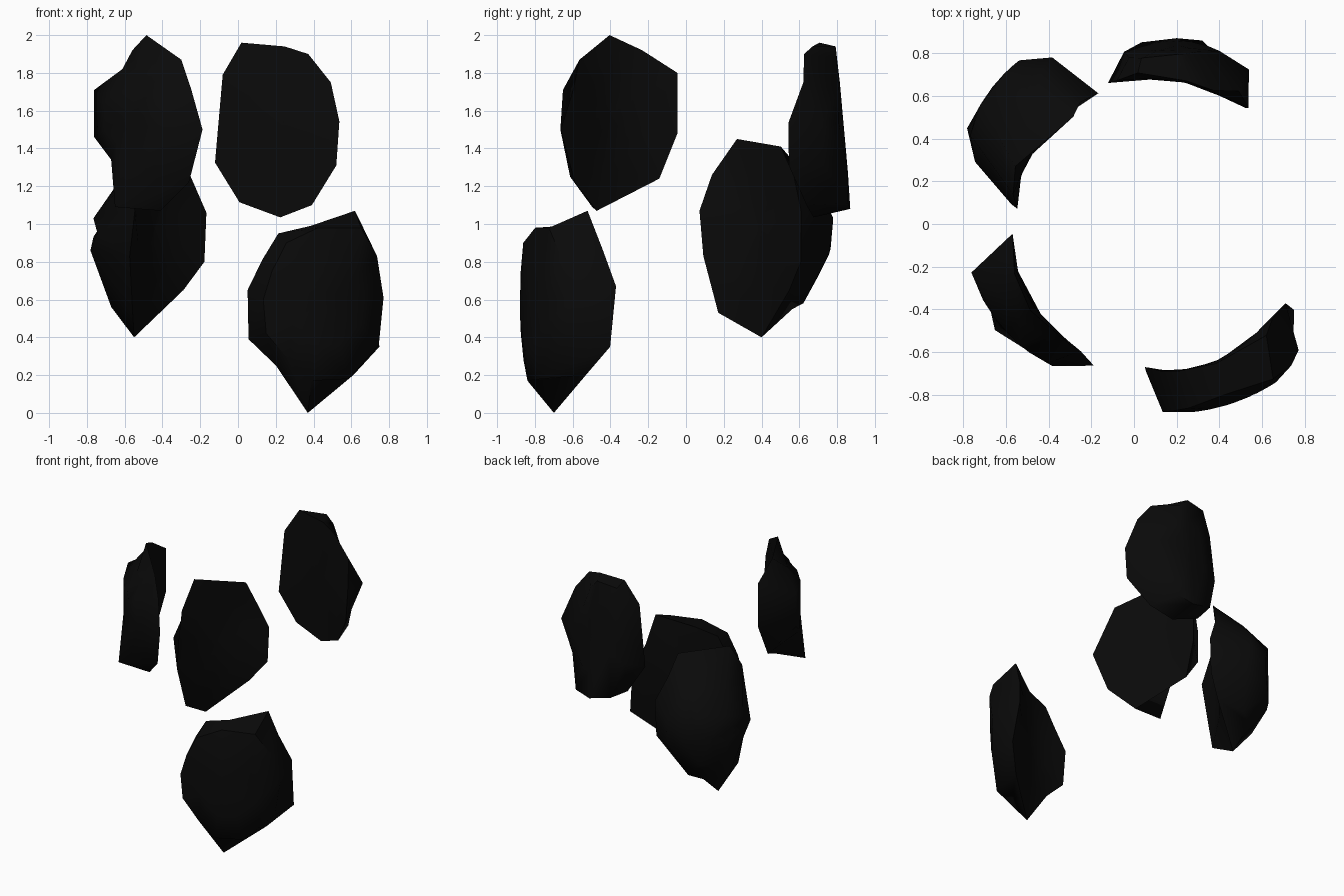
import bpy, bmesh, math

black = bpy.data.materials.new("black stone")
black.diffuse_color = (0.003, 0.003, 0.003, 1)


def wrap(bm, ring, centre, radius, lean=0.0, scale=1.0):
    """Place an (angle, height[, radius offset]) outline on a cylinder, shrunk about its middle."""
    ma = sum(p[0] for p in ring) / len(ring)
    mz = sum(p[1] for p in ring) / len(ring)
    verts = []
    for a, z, *dr in ring:
        t = math.radians(ma + (a - ma) * scale)
        h = mz + (z - mz) * scale
        r = radius + lean * (h - mz)
        if dr and scale == 1.0:
            r += dr[0]
        verts.append(bm.verts.new((centre[0] + r * math.cos(t),
                                   centre[1] + r * math.sin(t), h)))
    return verts


def shard(name, inner, outer, r_in, centre_out, r_out, lean=0.0, bulge=0.015):
    """Curved slab: concave inner face, chipped rim, convex outer face."""
    bm = bmesh.new()
    c_in = (0.08, 0)
    rings = [wrap(bm, inner, c_in, r_in - 0.01, 0, 0.02),
             wrap(bm, inner, c_in, r_in - 0.01, 0, 0.55),
             wrap(bm, inner, c_in, r_in),
             wrap(bm, outer, centre_out, r_out, lean),
             wrap(bm, outer, centre_out, r_out + bulge, lean, 0.55),
             wrap(bm, outer, centre_out, r_out + bulge, lean, 0.02)]
    n = len(inner)
    for p, q in zip(rings, rings[1:]):
        for i in range(n):
            j = (i + 1) % n
            bm.faces.new((p[i], p[j], q[j], q[i]))
    bm.faces.new(rings[0])
    bm.faces.new(rings[-1])
    bmesh.ops.recalc_face_normals(bm, faces=bm.faces)
    me = bpy.data.meshes.new(name)
    bm.to_mesh(me)
    bm.free()
    me.materials.append(black)
    me.shade_smooth()
    me.set_sharp_from_angle(angle=math.radians(60))
    bpy.context.collection.objects.link(bpy.data.objects.new(name, me))


# upper shard, front left
shard("front_left_shard",
      [(184, 1.48, -0.03), (184, 1.80, -0.03), (200, 1.92), (215.6, 2.0, 0.015),
       (236, 1.87), (241, 1.72), (248, 1.5, 0.035), (240, 1.22), (224, 1.07), (192, 1.24)],
      [(200, 1.46), (200, 1.71), (213, 1.82, -0.08), (223, 1.78, -0.08), (235, 1.82, -0.1),
       (240, 1.71), (242, 1.5), (235, 1.25), (220, 1.09, 0.04), (214, 1.34)],
      0.68, (0, 0.05), 0.81, bulge=0.005)

# lower shard, back left
shard("back_left_shard",
      [(173.5, 1.07, -0.03), (168, 1.26), (157, 1.45, 0.03), (126, 1.41, -0.04),
       (120, 1.25), (112, 1.06), (113, 0.8), (124, 0.65), (147.6, 0.40, 0.086),
       (165, 0.53), (172, 0.83)],
      [(172, 0.95, -0.03), (162, 1.03, 0.02), (157, 1.2, -0.085), (129, 1.25, -0.125),
       (122, 1.15, -0.06), (116, 1.03, -0.035), (116, 0.84, -0.06), (130, 0.58, -0.13),
       (142, 0.55, -0.09), (156, 0.56, -0.055), (160, 0.86, 0.045)],
      0.66, (-0.1, 0.2), 0.68, bulge=0.035)

# upper shard, back
shard("back_shard",
      [(107, 1.325), (103.5, 1.79), (95, 1.96, 0.02), (76, 1.94), (65, 1.90),
       (56.5, 1.75, 0.055), (50, 1.54, 0.02), (51, 1.31, 0.01), (64, 1.10, 0.02),
       (78, 1.035), (96, 1.115)],
      [(107, 1.38), (106, 1.74), (102, 1.92), (91, 1.94), (87, 1.88), (83, 1.71),
       (65, 1.54, -0.03), (72, 1.31, -0.08), (82, 1.11), (90, 1.08), (101, 1.12)],
      0.69, (0.2, 0), 0.83, lean=-0.09, bulge=0.005)

# lower shard, front right
shard("front_right_shard",
      [(316, 1.07, 0.03), (322, 0.87), (329.5, 0.67, 0.01), (329, 0.35, 0.06),
       (315, 0.2, 0.03), (292.5, 0.0, 0.037), (280, 0.25, -0.02), (268, 0.39, -0.03),
       (267.5, 0.65, -0.05), (274, 0.81, -0.03), (281, 0.95, -0.02), (295, 0.99)],
      [(303, 0.98), (310, 0.83), (315, 0.61, -0.03), (312, 0.36, -0.02), (298, 0.18),
       (284, 0.17), (276, 0.28), (268, 0.42, 0.01), (267, 0.6, 0.015), (270, 0.75, 0.01),
       (275, 0.9), (287, 0.98, -0.03)],
      0.72, (0.18, 0), 0.865, bulge=0.02)
